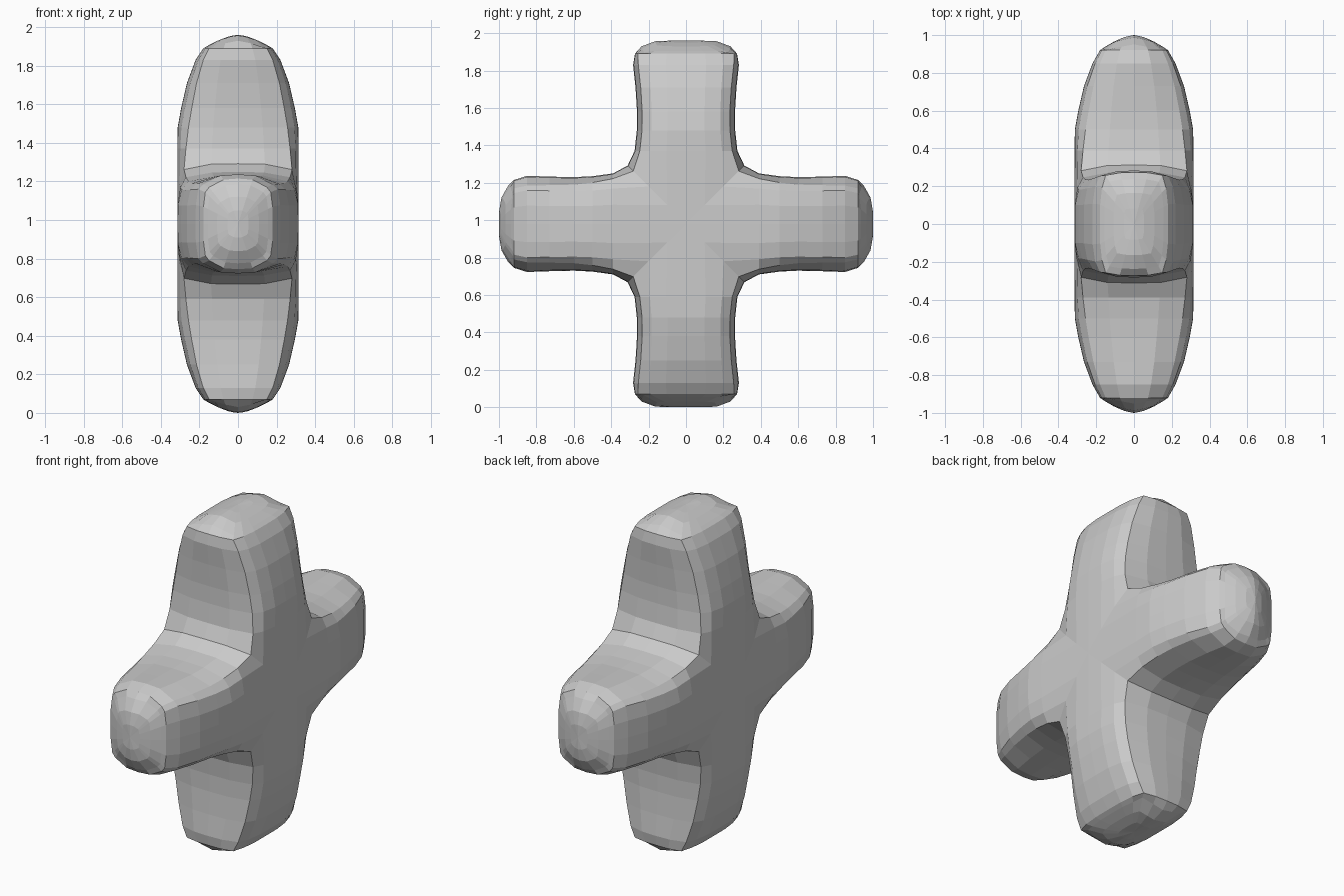
import bpy, bmesh
from mathutils import Vector

if "Cube" in bpy.data.objects:
    bpy.data.objects.remove(bpy.data.objects["Cube"])

grey = bpy.data.materials.new("light grey")
grey.use_nodes = True
colour = (0.6, 0.6, 0.6, 1)
grey.diffuse_color = colour
grey.node_tree.nodes["Principled BSDF"].inputs["Base Color"].default_value = colour

CENTRE = Vector((0, 0, 0.98))
# distance along arm, panel half width, outer half width
STATIONS = [(0.39, 0.27, 0.315), (0.5, 0.257, 0.313), (0.6, 0.24, 0.295),
            (0.73, 0.215, 0.265), (0.85, 0.18, 0.22)]
TALL = [0.275, 0.263, 0.262, 0.27, 0.283]
LONG = [0.27, 0.255, 0.25, 0.253, 0.257]


def quarter(panel, outer, t, drop):
    """Quarter section: bowed panel, sharp edge, rounded flank."""
    edge = t - drop
    return [(0, t), (panel * 0.5, t - drop * 0.12), (panel, edge),
            (panel + (outer - panel) * 0.65, t * 0.7),
            (outer * 0.995, t * 0.38), (outer, 0)]


def full_ring(q):
    half = q + [(x, -t) for x, t in reversed(q[:-1])]
    return half + [(-x, t) for x, t in reversed(half[1:-1])]


def arm_rings(thick, reach, tip_t, depth, power, soft):
    # mitred root shared with the neighbouring arms
    root = full_ring([(0, 0.312), (0.14, 0.31), (0.28, 0.282),
                      (0.303, 0.2), (0.314, 0.1), (0.315, 0)])
    rings = [[(x, t, abs(t)) for x, t in root]]
    for i, ((d, panel, outer), t) in enumerate(zip(STATIONS, thick)):
        drop = 0.028 + soft * i / len(thick)
        rings.append([(x, s, d) for x, s in full_ring(quarter(panel, outer, t, drop))])
    # domed cap
    base = full_ring(quarter(0.15, 0.18, tip_t, 0.015 + soft))
    for k in (1, 0.87, 0.6, 0.3):
        ring = []
        for x, t in base:
            fall = (abs(x) * k / 0.18) ** 1.6 + (abs(t) * k / tip_t) ** power
            ring.append((x * k, t * k, reach - depth * min(1, fall)))
        rings.append(ring)
    return rings


def add_arm(bm, rings, place, reach):
    loops = [[bm.verts.new(CENTRE + place(*p)) for p in ring] for ring in rings]
    n = len(loops[0])
    for a, b in zip(loops, loops[1:]):
        for i in range(n):
            j = (i + 1) % n
            bm.faces.new((a[i], a[j], b[j], b[i]))
    tip = bm.verts.new(CENTRE + place(0, 0, reach))
    for i in range(n):
        bm.faces.new((loops[-1][i], loops[-1][(i + 1) % n], tip))


bm = bmesh.new()
upright = arm_rings(TALL, 0.98, 0.273, 0.07, 6, 0)
level = arm_rings(LONG, 1.0, 0.235, 0.08, 3.5, 0.03)
for side in (1, -1):
    add_arm(bm, upright, lambda x, t, d: Vector((x, t, side * d)), 0.98)
    add_arm(bm, level, lambda x, t, d: Vector((x, side * d, t)), 1.0)

# weld the mitres into one closed body
bmesh.ops.remove_doubles(bm, verts=bm.verts[:], dist=0.0005)
bmesh.ops.dissolve_degenerate(bm, dist=0.0005, edges=bm.edges[:])
bmesh.ops.recalc_face_normals(bm, faces=bm.faces[:])

mesh = bpy.data.meshes.new("cross_body")
bm.to_mesh(mesh)
bm.free()
mesh.materials.append(grey)
body = bpy.data.objects.new("cross_body", mesh)
bpy.context.collection.objects.link(body)
